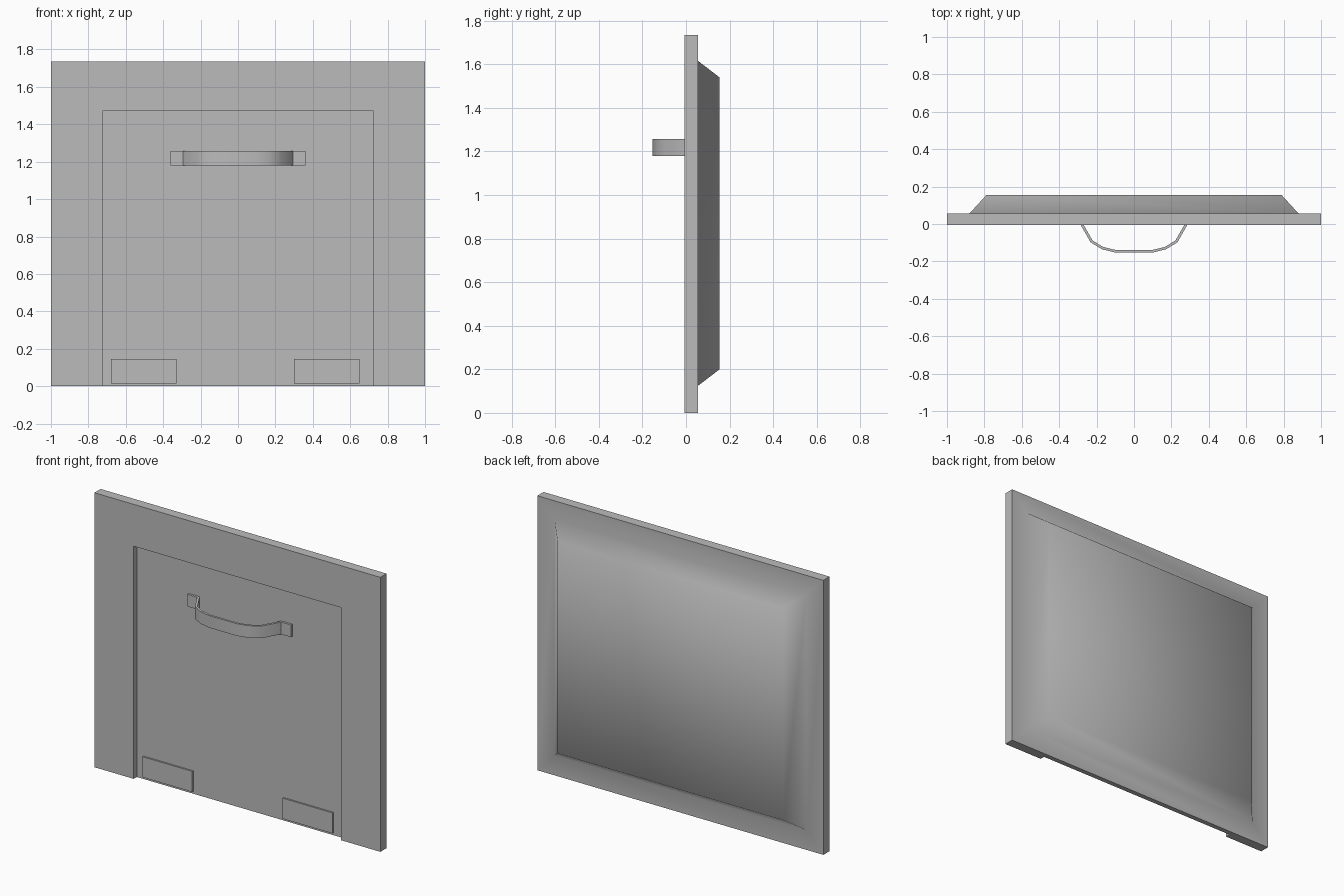
import bpy, bmesh, math

cube = bpy.data.objects.get("Cube")
if cube:
    bpy.data.objects.remove(cube, do_unlink=True)

grey = bpy.data.materials.new("grey")
grey.use_nodes = True
grey.diffuse_color = (0.5, 0.5, 0.5, 1)
grey.node_tree.nodes["Principled BSDF"].inputs["Base Color"].default_value = (0.5, 0.5, 0.5, 1)


def finish(name, bm, angle, thickness=0):
    """Turn a bmesh into a shaded object, optionally solidified."""
    bmesh.ops.recalc_face_normals(bm, faces=bm.faces)
    mesh = bpy.data.meshes.new(name)
    bm.to_mesh(mesh)
    bm.free()
    mesh.materials.append(grey)
    obj = bpy.data.objects.new(name, mesh)
    bpy.context.collection.objects.link(obj)
    bpy.ops.object.select_all(action='DESELECT')
    obj.select_set(True)
    bpy.context.view_layer.objects.active = obj
    if thickness:
        mod = obj.modifiers.new("thickness", 'SOLIDIFY')
        mod.thickness, mod.offset, mod.use_even_offset = thickness, 0, True
        bpy.ops.object.modifier_apply(modifier=mod.name)
    bpy.ops.object.shade_smooth_by_angle(angle=math.radians(angle))
    return obj


W, H = 1.0, 1.735            # half width and height of the panel
DW, DH = 0.725, 1.47         # half width and height of the recess
FRONT, RECESS, BACK, BULGE = -0.006, 0.025, 0.056, 0.154

# Panel: surround with a recessed door at the front and a raised field behind
bm = bmesh.new()


def ring(points, y):
    return [bm.verts.new((x, y, z)) for x, z in points]


def rect(half, low, high):
    return [(-half, low), (half, low), (half, high), (-half, high)]


door = [(-DW, 0), (-DW, DH), (DW, DH), (DW, 0)]
f = ring([(-W, 0)] + door + [(W, 0), (W, H), (-W, H)], FRONT)
r = ring(door, RECESS)
b = ring(rect(W, 0, H), BACK)
base = ring(rect(0.88, 0.125, 1.615), BACK)
top = ring(rect(0.79, 0.20, 1.54), BULGE)

bm.faces.new(f)
bm.faces.new(r)
for i in range(3):                                   # door reveals
    bm.faces.new((f[i + 1], f[i + 2], r[i + 1], r[i]))
bm.faces.new((f[0], f[1], r[0], r[3], f[4], f[5], b[1], b[0]))   # underside
bm.faces.new((f[5], f[6], b[2], b[1]))
bm.faces.new((f[6], f[7], b[3], b[2]))
bm.faces.new((f[7], f[0], b[0], b[3]))
for outer, inner in ((b, base), (base, top)):        # rim and sloped border
    for i in range(4):
        j = (i + 1) % 4
        bm.faces.new((outer[i], outer[j], inner[j], inner[i]))
bm.faces.new(top)
finish("door_panel", bm, 60)

# Handle: a bent flat strap with a foot at each end
half = [(0.362, 0.018), (0.29, 0.018), (0.227, -0.093), (0.168, -0.129), (0.098, -0.146)]
path = [(-x, y) for x, y in half] + half[::-1]
bm = bmesh.new()
low, high = ([bm.verts.new((x, y, z)) for x, y in path] for z in (1.18, 1.257))
for i in range(len(path) - 1):
    bm.faces.new((low[i], low[i + 1], high[i + 1], high[i]))
finish("handle", bm, 50, 0.014)

# Hinge plates at the foot of the door
for name, x in (("right_hinge_plate", -0.505), ("left_hinge_plate", 0.475)):
    bm = bmesh.new()
    bmesh.ops.create_cube(bm, size=1)
    bmesh.ops.scale(bm, vec=(0.35, 0.012, 0.13), verts=bm.verts)
    bmesh.ops.translate(bm, vec=(x, 0.02, 0.08), verts=bm.verts)
    finish(name, bm, 30)
